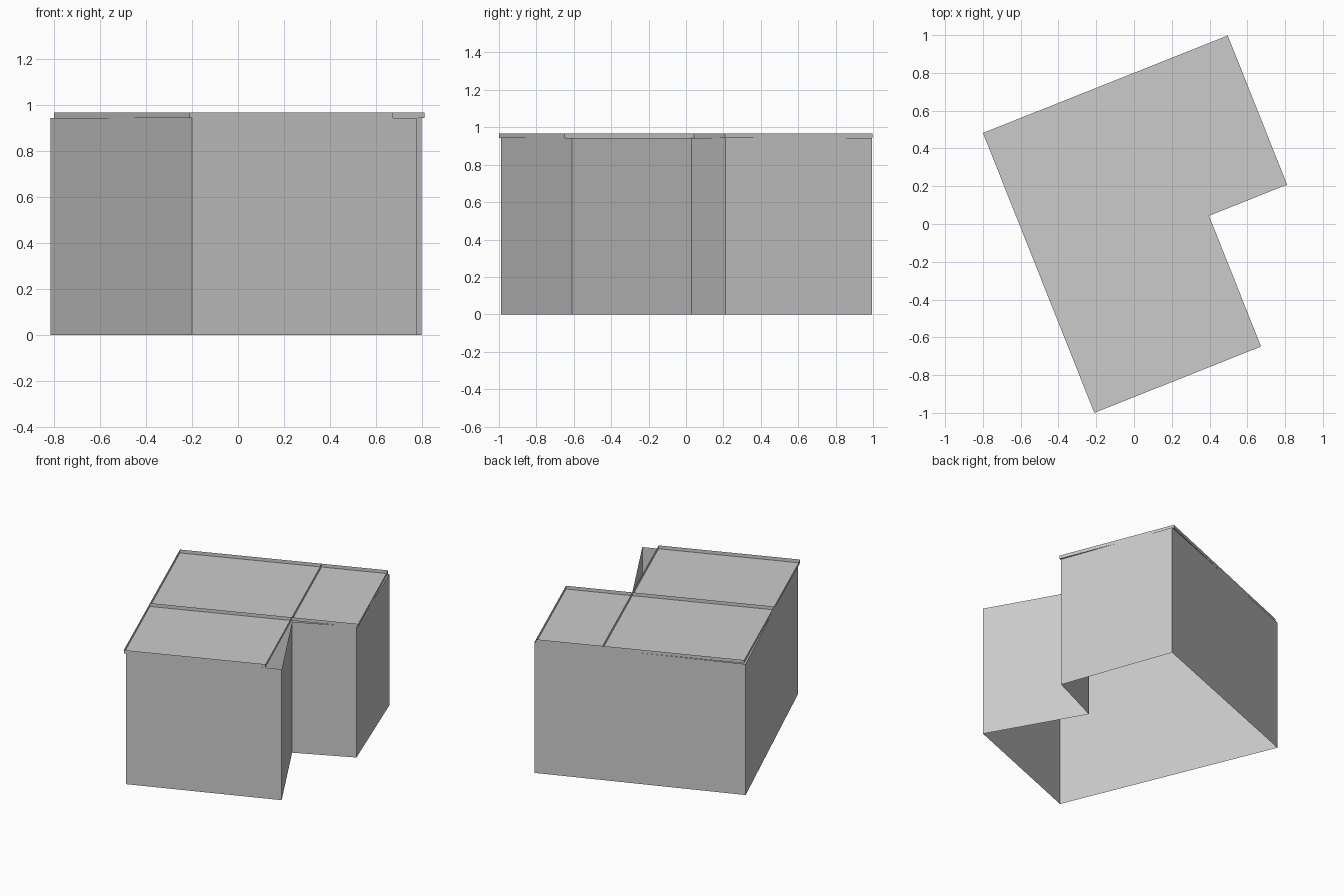
import bpy
import bmesh
from mathutils import Matrix, Vector
from math import radians

if "Cube" in bpy.data.objects:
    bpy.data.objects.remove(bpy.data.objects["Cube"], do_unlink=True)

WALL_TOP = 0.943
RIM_TOP = 0.967

# One plain grey for the whole building
grey = bpy.data.materials.new("plain_grey")
grey.use_nodes = True
colour = (0.6, 0.6, 0.6, 1)
grey.diffuse_color = colour
grey.node_tree.nodes["Principled BSDF"].inputs["Base Color"].default_value = colour


def finish(name, bm):
    mesh = bpy.data.meshes.new(name)
    bm.to_mesh(mesh)
    bm.free()
    mesh.materials.append(grey)
    obj = bpy.data.objects.new(name, mesh)
    bpy.context.collection.objects.link(obj)
    return obj


def upright_sheet(name, path, z0, z1, closed=True):
    """Raise a plan outline into thin upright faces."""
    bm = bmesh.new()
    low = [bm.verts.new((x, y, z0)) for x, y in path]
    high = [bm.verts.new((x, y, z1)) for x, y in path]
    count = len(path)
    for i in range(count if closed else count - 1):
        j = (i + 1) % count
        bm.faces.new((low[i], low[j], high[j], high[i]))
    return finish(name, bm)


# Outer walls: an open shell with an L-shaped plan
wall_plan = [(-0.20, -0.99), (0.775, -0.61), (0.41, 0.03),
             (0.797, 0.21), (0.51, 0.995), (-0.815, 0.485)]
upright_sheet("outer_walls", wall_plan, 0, WALL_TOP)

# Roof laid out square from its front corner, then turned into place
turn = Matrix.Translation((-0.21, -1.0, 0)) @ Matrix.Rotation(radians(21.7), 4, "Z")
WING, WIDE, STEP, DEEP = 0.95, 1.395, 0.745, 1.595


def place(points):
    return [(turn @ Vector((x, y, 0))).to_2d() for x, y in points]


# Three flat roof panels
bm = bmesh.new()
for x0, y0, x1, y1 in ((0, 0, WING, STEP), (0, STEP, WING, DEEP), (WING, STEP, WIDE, DEEP)):
    corners = place([(x0, y0), (x1, y0), (x1, y1), (x0, y1)])
    bm.faces.new([bm.verts.new((p.x, p.y, WALL_TOP)) for p in corners])
bmesh.ops.remove_doubles(bm, verts=bm.verts, dist=0.0001)
finish("roof_panels", bm)

# Low rim around the roof, and the ridges between its panels
rim = [(0, 0), (WING, 0), (WING, STEP), (WIDE, STEP), (WIDE, DEEP), (0, DEEP)]
upright_sheet("roof_rim", place(rim), WALL_TOP, RIM_TOP)
for name, end in (("cross_ridge", (0, STEP)), ("long_ridge", (WING, DEEP))):
    upright_sheet(name, place([(WING, STEP), end]), WALL_TOP, RIM_TOP, closed=False)
